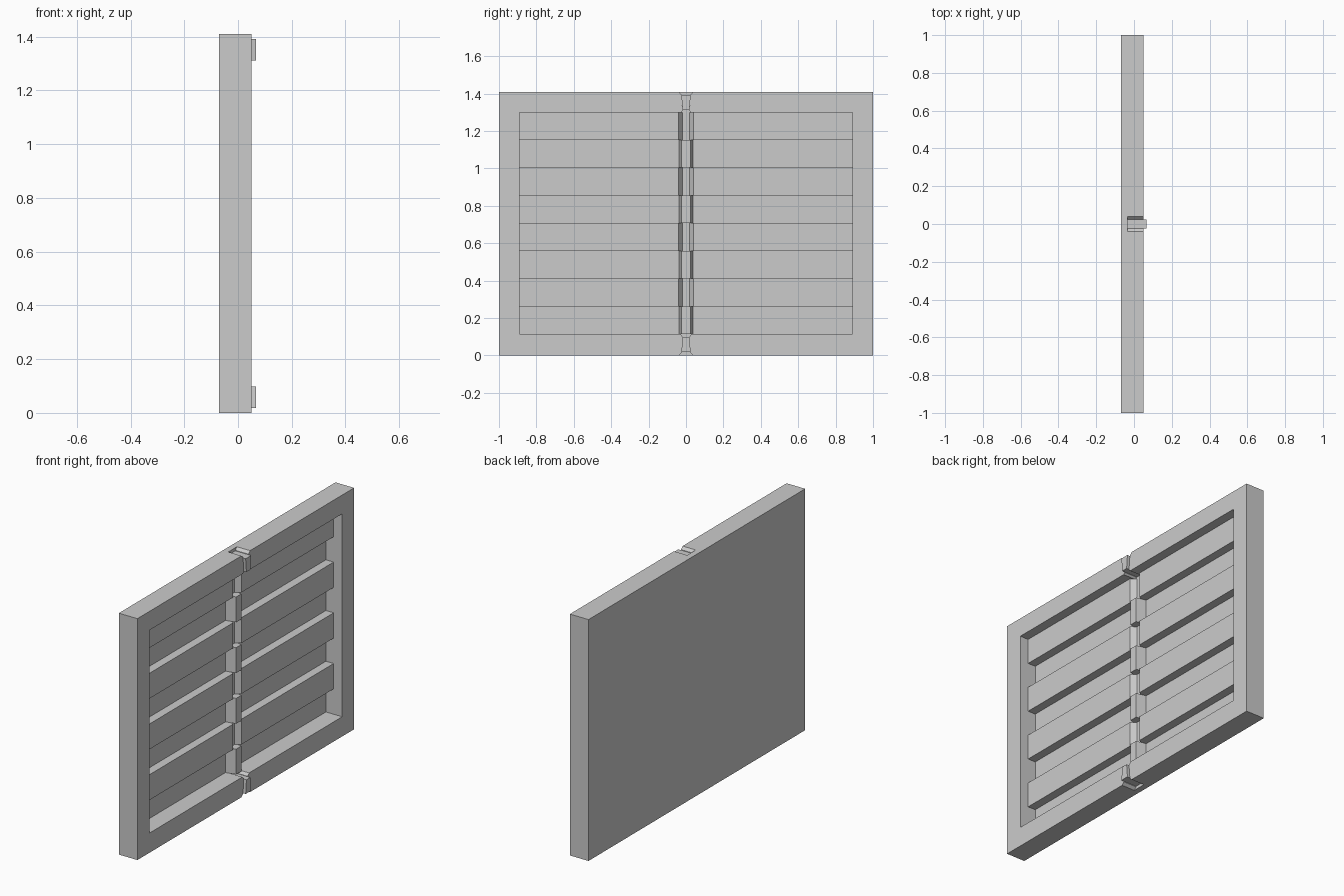
import bpy, bmesh

if "Cube" in bpy.data.objects:
    bpy.data.objects.remove(bpy.data.objects["Cube"])

H = 1.41            # overall height
Z0, Z1 = 0.115, 1.30  # recessed opening
STEP = (Z1 - Z0) / 8


def prism(name, pts, lo, hi, axis):
    """Extrude a 2D outline: axis 'x' takes (y, z) points, axis 'z' takes (x, y)."""
    bm = bmesh.new()
    place = (lambda a, b, t: (t, a, b)) if axis == 'x' else (lambda a, b, t: (a, b, t))
    face = bm.faces.new([bm.verts.new(place(a, b, lo)) for a, b in pts])
    new = bmesh.ops.extrude_face_region(bm, geom=[face])['geom']
    move = (hi - lo, 0, 0) if axis == 'x' else (0, 0, hi - lo)
    bmesh.ops.translate(bm, verts=[v for v in new if isinstance(v, bmesh.types.BMVert)], vec=move)
    bmesh.ops.recalc_face_normals(bm, faces=bm.faces[:])
    mesh = bpy.data.meshes.new(name)
    bm.to_mesh(mesh)
    bm.free()
    ob = bpy.data.objects.new(name, mesh)
    bpy.context.collection.objects.link(ob)
    return ob


def rect(a0, b0, a1, b1):
    return [(a0, b0), (a1, b0), (a1, b1), (a0, b1)]


def sym(half):
    """Mirror a half outline (first coordinate = y) to the other side."""
    return half + [(-y, z) for y, z in reversed(half)]


def flip(pts):
    return [(y, H - z) for y, z in pts]


def cut(target, cutter):
    m = target.modifiers.new("cut", 'BOOLEAN')
    m.object, m.operation, m.solver = cutter, 'DIFFERENCE', 'EXACT'
    cutter.hide_render = True
    cutter.hide_set(True)


# Panel body with a recessed opening on the +x side
body = prism("panel_frame", rect(-1, 0, 1, H), -0.07, 0.05, 'x')
cut(body, prism("opening_cutter", rect(-0.89, Z0, 0.89, Z1), -0.055, 0.1, 'x'))

# Flared notches through the middle of both rails, each holding a clip
notch = sym([(0.05, 1.42), (0.025, 1.395), (0.018, 1.31), (0.04, 1.285)])
clip = sym([(0.025, 1.392), (0.018, 1.312)])
for end, f in (("top", lambda p: p), ("bottom", flip)):
    cut(body, prism(end + "_notch_cutter", f(notch), -0.035, 0.1, 'x'))
    prism(end + "_clip", f(clip), -0.037, 0.067, 'x')

# Raised slats with a central groove, alternating with posts on the low bands
slat = [(-0.057, -0.89), (-0.005, -0.89), (-0.005, -0.04), (-0.035, -0.018),
        (-0.035, 0.018), (-0.005, 0.04), (-0.005, 0.89), (-0.057, 0.89)]
block = [(-0.057, -0.037), (0.005, -0.024), (0.005, 0.024), (-0.057, 0.037)]
for i in range(4):
    z = Z0 + 2 * i * STEP
    prism("center_block_%d" % i, block, z, z + STEP, 'z')
    prism("slat_%d" % i, slat, z + STEP, z + 2 * STEP, 'z')
